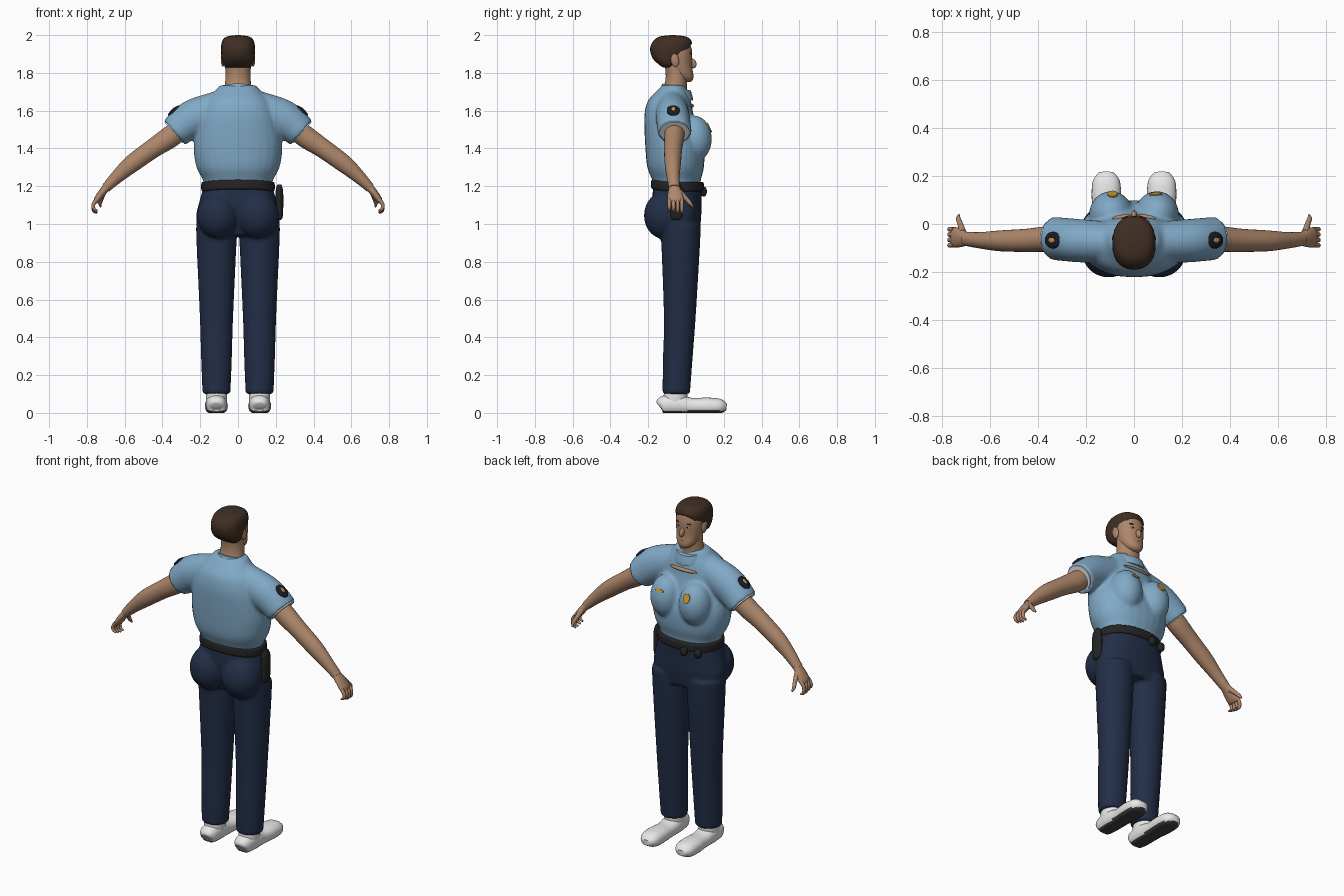
import bpy, bmesh, math
from mathutils import Vector, Matrix

cube = bpy.data.objects.get("Cube")
if cube:
    bpy.data.objects.remove(cube, do_unlink=True)


def material(name, r, g, b):
    m = bpy.data.materials.new(name)
    m.use_nodes = True
    m.diffuse_color = (r, g, b, 1)
    shader = m.node_tree.nodes["Principled BSDF"]
    shader.inputs["Base Color"].default_value = (r, g, b, 1)
    shader.inputs["Roughness"].default_value = 0.8
    return m


SKIN = material("skin", .42, .24, .145)
HAIR = material("brown_hair", .05, .028, .017)
SHIRT = material("light_blue_cloth", .22, .40, .57)
NAVY = material("navy_cloth", .016, .027, .062)
BLACK = material("black_leather", .018, .018, .018)
WHITE = material("white", .8, .8, .8)
SOLE = material("dark_sole", .05, .05, .05)
GOLD = material("gold", .55, .31, .03)
PATCH = material("dark_patch", .009, .011, .022)
LIP = material("lip", .30, .13, .085)


def finish(name, bm, mat):
    """Turn a bmesh into a smooth-shaded object."""
    bmesh.ops.recalc_face_normals(bm, faces=bm.faces)
    mesh = bpy.data.meshes.new(name)
    bm.to_mesh(mesh)
    bm.free()
    mesh.materials.append(mat)
    ob = bpy.data.objects.new(name, mesh)
    bpy.context.collection.objects.link(ob)
    bpy.ops.object.select_all(action='DESELECT')
    ob.select_set(True)
    bpy.context.view_layer.objects.active = ob
    bpy.ops.object.shade_smooth_by_angle(angle=math.radians(50))
    return ob


def spline(keys, steps):
    """Catmull-Rom samples through the key rings."""
    k = [Vector(r) for r in keys]
    k = [k[0]] + k + [k[-1]]
    out = []
    for a, b, c, d in zip(k, k[1:], k[2:], k[3:]):
        for i in range(steps):
            t = i / steps
            out.append(b + ((c - a) * t + (a * 2 - b * 5 + c * 4 - d) * t * t
                            + (b * 3 - a - c * 3 + d) * t ** 3) / 2)
    return out + [k[-1]]


def loft(name, keys, mat, side=(0, 1, 0), axis=None, power=2, n=28, steps=4, shape=None):
    """Skin of elliptical rings (x, y, z, radius across, radius along side)."""
    rings = spline(keys, steps)
    bm, rows, v = bmesh.new(), [], Vector(side)
    for i, r in enumerate(rings):
        ahead, behind = rings[min(i + 1, len(rings) - 1)], rings[max(i - 1, 0)]
        t = Vector(axis) if axis else Vector((ahead - behind)[:3])
        u = v.cross(t).normalized()
        row = []
        for j in range(n):
            a = math.tau * j / n
            c, s = (math.copysign(abs(w) ** (2 / power), w) for w in (math.cos(a), math.sin(a)))
            co = Vector(r[:3]) + u * max(r[3], .002) * c + v * max(r[4], .002) * s
            row.append(bm.verts.new(shape(co) if shape else co))
        rows.append(row)
    for lo, hi in zip(rows, rows[1:]):
        for j in range(n):
            bm.faces.new((lo[j], lo[j - 1], hi[j - 1], hi[j]))
    bm.faces.new(rows[0])
    bm.faces.new(rows[-1])
    return finish(name, bm, mat)


def stand(name, rows, mat, x=0, **kw):
    """Upright loft from rows (z, y, half width, half depth)."""
    return loft(name, [(x, y, z, w, d) for z, y, w, d in rows], mat, axis=(0, 0, 1), **kw)


def ball(name, loc, size, mat, rot=None, disc=False):
    bm = bmesh.new()
    if disc:
        bmesh.ops.create_cone(bm, cap_ends=True, segments=24, radius1=1, radius2=1, depth=2)
    else:
        bmesh.ops.create_uvsphere(bm, u_segments=24, v_segments=14, radius=1)
    turn = Matrix.Rotation(rot[1], 4, rot[0]) if rot else Matrix()
    bm.transform(Matrix.Translation(loc) @ turn @ Matrix.Diagonal((*size, 1)))
    return finish(name, bm, mat)


def fuse(name, parts):
    """Melt overlapping parts into one soft garment."""
    bpy.ops.object.select_all(action='DESELECT')
    for ob in parts:
        ob.select_set(True)
    bpy.context.view_layer.objects.active = parts[0]
    bpy.ops.object.join()
    parts[0].name = name
    remesh = parts[0].modifiers.new("Fuse", 'REMESH')
    remesh.mode, remesh.voxel_size, remesh.use_smooth_shade = 'VOXEL', .009, True
    soften = parts[0].modifiers.new("Soften", 'SMOOTH')
    soften.factor, soften.iterations = .5, 6


SIDES = ((1, "left"), (-1, "right"))

# Shirt: torso, bust and short sleeves
shirt = [stand("shirt", [(1.18, -.045, .18, .125), (1.23, -.05, .185, .128), (1.3, -.055, .22, .15),
                         (1.4, -.06, .235, .155), (1.5, -.078, .222, .142), (1.58, -.09, .2, .13),
                         (1.65, -.088, .17, .115), (1.7, -.075, .125, .085), (1.735, -.065, .095, .06)],
               SHIRT, power=2.2)]
for s, side in SIDES:
    shirt.append(ball("bust", (s * .095, .04, 1.45), (.092, .097, .125), SHIRT))
    shirt.append(loft("sleeve", [(s * .1, -.075, 1.605, .1, .085), (s * .22, -.07, 1.565, .102, .09),
                                 (s * .28, -.065, 1.53, .096, .09), (s * .335, -.06, 1.484, .085, .09)], SHIRT))
fuse("shirt", shirt)
stand("collar", [(1.675, -.05, .096, .088), (1.695, -.05, .092, .085), (1.725, -.05, .082, .075)], SHIRT,
      shape=lambda c: Vector((c.x, c.y, c.z - .25 * (c.y + .05))))
ball("open_neckline", (0, .024, 1.625), (.09, .018, .011), SKIN)

# Trousers: hips, seat and legs
trousers = [stand("trousers", [(.94, -.03, .2, .1), (1.03, -.04, .222, .12), (1.1, -.048, .21, .13),
                               (1.19, -.045, .185, .13)], NAVY, power=2.2)]
for s, side in SIDES:
    trousers.append(ball("seat", (s * .105, -.115, 1.045), (.112, .108, .125), NAVY))
    trousers.append(stand("leg", [(1.0, -.03, .108, .107), (.9, -.028, .106, .103), (.5, -.033, .088, .084),
                                  (.3, -.043, .082, .079), (.1, -.052, .074, .073)], NAVY, x=s * .114))
fuse("trousers", trousers)

# Belt with holster and pouches
stand("belt", [(1.172, -.045, .186, .132), (1.18, -.045, .194, .139), (1.215, -.045, .194, .139),
               (1.223, -.045, .186, .132)], BLACK, power=2.2, n=40,
      shape=lambda c: Vector((c.x, c.y, c.z + max(0, -c.y - .1) * .16)))
stand("holster", [(1.02, -.05, .006, .012), (1.04, -.05, .018, .03), (1.12, -.05, .021, .035),
                  (1.18, -.05, .019, .032), (1.21, -.05, .01, .018)], BLACK, x=.219)
for x, y in ((-.05, .093), (-.13, .073)):
    ball("belt_pouch", (x, y, 1.172), (.022, .018, .027), BLACK)

# Head and neck
stand("neck", [(1.64, -.07, .085, .075), (1.72, -.058, .072, .062), (1.78, -.05, .066, .057),
               (1.86, -.055, .066, .06)], SKIN)
stand("head", [(1.752, .008, .015, .018), (1.765, 0, .04, .037), (1.79, -.013, .058, .052),
               (1.83, -.033, .07, .066), (1.88, -.046, .079, .079), (1.92, -.054, .081, .085),
               (1.96, -.06, .072, .078), (1.985, -.065, .045, .05)], SKIN, power=2.2)
ball("nose", (0, .038, 1.85), (.013, .017, .026), SKIN, ('X', .25))
ball("lips", (0, .026, 1.803), (.021, .012, .007), LIP)
for s, side in SIDES:
    ball(side + "_ear", (s * .08, -.06, 1.87), (.011, .022, .038), SKIN, ('X', .2))
    ball(side + "_eye", (s * .03, .022, 1.882), (.013, .009, .006), WHITE)
    ball(side + "_pupil", (s * .03, .028, 1.882), (.005, .005, .005), PATCH)
    ball(side + "_eyebrow", (s * .032, .023, 1.903), (.018, .008, .004), HAIR)

# Hair, cut along a slanted hairline
hair = stand("hair", [(1.828, -.1, .06, .02), (1.845, -.1, .078, .045), (1.88, -.095, .087, .083),
                      (1.93, -.08, .09, .11), (1.97, -.072, .083, .1), (1.992, -.07, .06, .07),
                      (2.0, -.07, .01, .01)], HAIR, power=2.3)
bm = bmesh.new()
bm.from_mesh(hair.data)
bmesh.ops.bisect_plane(bm, geom=bm.verts[:] + bm.edges[:] + bm.faces[:], plane_co=(0, -.03, 1.885),
                       plane_no=(0, .75, -.66), clear_outer=True)
bmesh.ops.holes_fill(bm, edges=[e for e in bm.edges if e.is_boundary])
bm.to_mesh(hair.data)
bm.free()

# Arms, hands, sleeve trim and shoes
for s, side in SIDES:
    loft(side + "_arm", [(s * .29, -.06, 1.515, .055, .052), (s * .36, -.062, 1.46, .058, .053),
                         (s * .45, -.068, 1.4, .051, .048), (s * .56, -.07, 1.32, .047, .043),
                         (s * .64, -.068, 1.25, .035, .034), (s * .7, -.062, 1.19, .025, .029)], SKIN)
    loft(side + "_palm", [(s * .69, -.062, 1.2, .022, .026), (s * .72, -.058, 1.165, .02, .038),
                          (s * .745, -.055, 1.13, .018, .042), (s * .755, -.055, 1.112, .01, .036)], SKIN)
    for i in range(4):
        y, drop = -.088 + .022 * i, .006 * min(i, 2)
        loft(side + "_finger", [(s * .748, y, 1.13, .011, .01), (s * .765, y, 1.105, .01, .01),
                                (s * .764, y, 1.083 - drop, .009, .009),
                                (s * .745, y, 1.07 - drop, .005, .005)], SKIN, n=12)
    loft(side + "_thumb", [(s * .712, -.035, 1.17, .016, .016), (s * .722, 0, 1.135, .012, .012),
                           (s * .73, .022, 1.11, .01, .01), (s * .728, .038, 1.09, .004, .004)],
         SKIN, side=(1, 0, 0), n=12)
    ball(side + "_sleeve_lining", (s * .339, -.06, 1.487), (.074, .078, .004), WHITE, ('Y', s * 2.29), True)
    tilt = ('Y', s * .68)
    ball(side + "_sleeve_patch", (s * .337, -.067, 1.601), (.042, .035, .012), PATCH, tilt)
    ball(side + "_patch_emblem", (s * .342, -.067, 1.608), (.018, .012, .005), GOLD, tilt)
    stand(side + "_ankle", [(.03, -.06, .052, .062), (.08, -.056, .056, .064), (.13, -.052, .055, .06)],
          WHITE, x=s * .114)
    shoe = loft(side + "_shoe", [(s * .114, -.142, .035, .02, .028), (s * .114, -.125, .042, .046, .048),
                                 (s * .114, -.05, .045, .054, .057), (s * .114, .03, .036, .043, .055),
                                 (s * .115, .11, .036, .045, .061), (s * .115, .18, .034, .04, .056),
                                 (s * .115, .215, .03, .018, .03)], WHITE, side=(1, 0, 0), power=2.3,
                shape=lambda c: Vector((c.x, c.y, max(c.z, 0))))
    shoe.data.materials.append(SOLE)
    for face in shoe.data.polygons:
        face.material_index = int(face.center.z < .012)

# Chest badge and name plate
ball("chest_badge", (-.09, .123, 1.51), (.021, .027, .0045), GOLD, ('X', .43 - math.pi / 2), True)
ball("name_plate", (.09, .123, 1.51), (.026, .009, .0045), GOLD, ('X', .43 - math.pi / 2), True)
